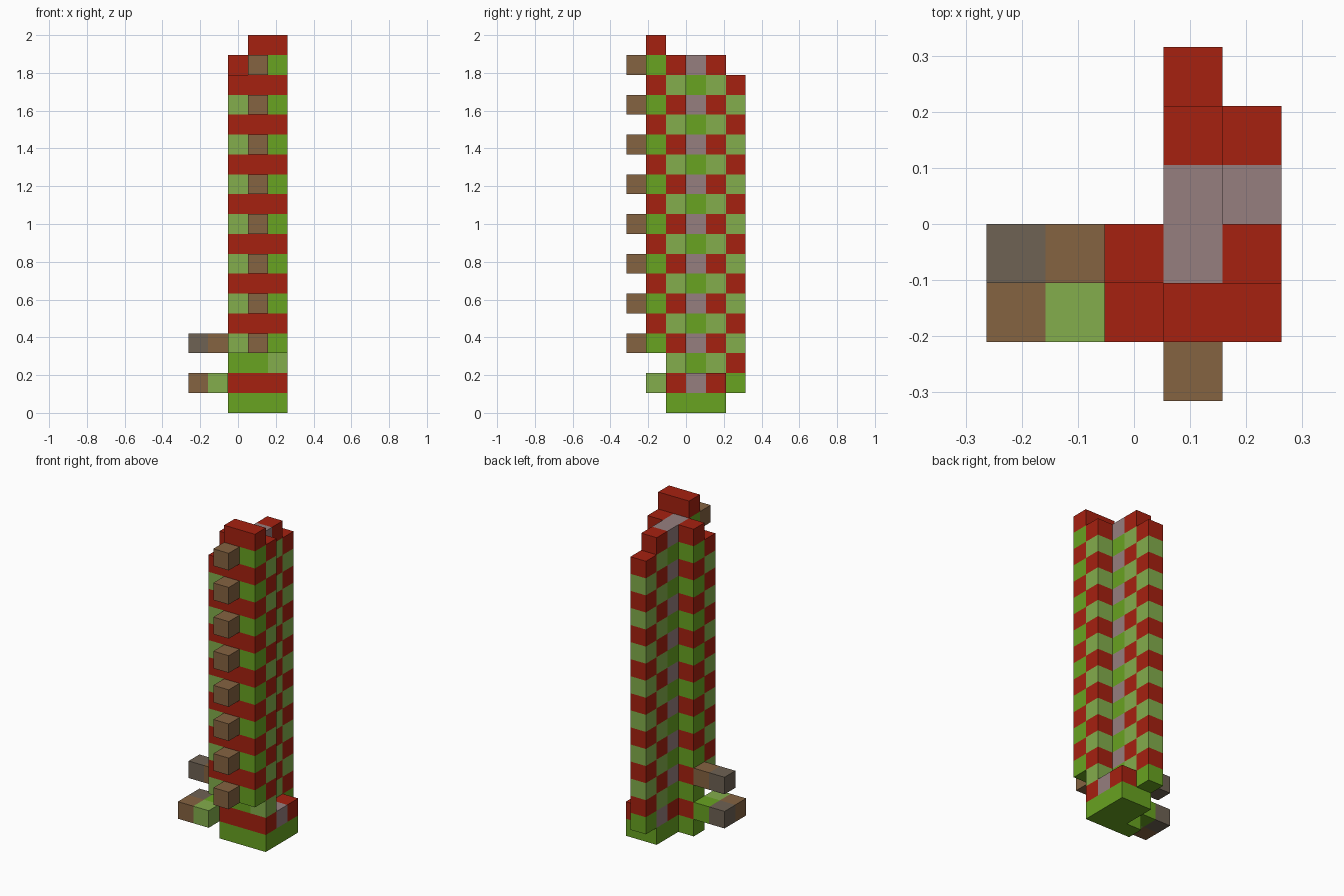
import bpy
import bmesh
from mathutils import Vector

cube = bpy.data.objects.get("Cube")
if cube:
    bpy.data.objects.remove(cube, do_unlink=True)

UNIT = 2 / 19                      # edge of one block
ORIGIN = Vector((-2.5, -3, 0))     # corner of the block grid

COLOURS = {
    "red": (0.381, 0.015, 0.005),
    "green": (0.138, 0.366, 0.015),
    "light_green": (0.227, 0.418, 0.072),
    "brown": (0.235, 0.125, 0.053),
    "mauve": (0.305, 0.212, 0.212),
    "grey_brown": (0.156, 0.122, 0.087),
}
NAMES = list(COLOURS)
materials = []
for name, rgb in COLOURS.items():
    mat = bpy.data.materials.new(name)
    mat.use_nodes = True
    mat.diffuse_color = (*rgb, 1)
    bsdf = mat.node_tree.nodes["Principled BSDF"]
    bsdf.inputs["Base Color"].default_value = (*rgb, 1)
    bsdf.inputs["Roughness"].default_value = 0.9
    materials.append(mat)

parts = {}


def put(part, i, j, k, colour):
    """Place one block in a part at column i, row j, layer k."""
    parts.setdefault(part, {})[(i, j, k)] = colour


# Base: an L-shaped green slab with a red and mauve course on top
for i in range(2, 5):
    for j in range(2, 5):
        if i == 2 and j > 2:
            continue
        put("base_slab", i, j, 0, "green")
        put("base_course", i, j, 1, "red")
put("base_course", 4, 3, 1, "mauve")
put("base_course", 3, 4, 1, "mauve")
put("base_course", 3, 5, 1, "green")

# Tower: a T-shaped plan with alternating courses
ODD = {(2, 1): "light_green", (3, 1): "green", (4, 1): "green",
       (2, 2): "red", (3, 2): "mauve", (4, 2): "red",
       (3, 3): "mauve", (3, 4): "red", (3, 5): "light_green"}
EVEN = {(2, 1): "red", (3, 1): "red", (4, 1): "red",
        (2, 2): "green", (3, 2): "green", (4, 2): "light_green",
        (3, 3): "green", (3, 4): "light_green", (3, 5): "red"}
for k in range(2, 18):
    for (i, j), colour in (ODD if k % 2 else EVEN).items():
        if k == 2 and j == 1:
            continue               # the front wall overhangs the base
        if k == 17 and (i, j) in ((2, 1), (3, 5)):
            continue               # stepped top course
        put("tower", i, j, k, colour)

# Cap on the front wall
for i in (3, 4):
    put("top_cap", i, 1, 18, "red")

# Knobs up the front face
for k in range(3, 18, 2):
    put("front_knobs", 3, 0, k, "brown")

# Side platform and the bar above it
put("side_platform", 0, 1, 1, "brown")
put("side_platform", 1, 1, 1, "light_green")
put("side_platform", 0, 2, 1, "grey_brown")
put("side_platform", 1, 2, 1, "green")
put("side_bar", 0, 2, 3, "grey_brown")
put("side_bar", 1, 2, 3, "brown")

filled = {cell for cells in parts.values() for cell in cells}


def build(part, cells):
    """Make the outer faces of a part, leaving out faces between blocks."""
    bm = bmesh.new()
    for cell, colour in cells.items():
        centre = Vector(cell) + Vector((0.5, 0.5, 0.5))
        for axis in range(3):
            for sign in (-1, 1):
                normal = Vector((0, 0, 0))
                normal[axis] = sign
                if tuple(int(c + n) for c, n in zip(cell, normal)) in filled:
                    continue
                u = Vector((0, 0, 0))
                u[(axis + 1) % 3] = 0.5
                v = normal.cross(u)
                mid = centre + normal / 2 + ORIGIN
                corners = (mid - u - v, mid + u - v, mid + u + v, mid - u + v)
                face = bm.faces.new([bm.verts.new(c * UNIT) for c in corners])
                face.material_index = NAMES.index(colour)
    bmesh.ops.remove_doubles(bm, verts=bm.verts, dist=0.0001)
    mesh = bpy.data.meshes.new(part)
    bm.to_mesh(mesh)
    bm.free()
    for mat in materials:
        mesh.materials.append(mat)
    bpy.context.collection.objects.link(bpy.data.objects.new(part, mesh))


for part, cells in parts.items():
    build(part, cells)
